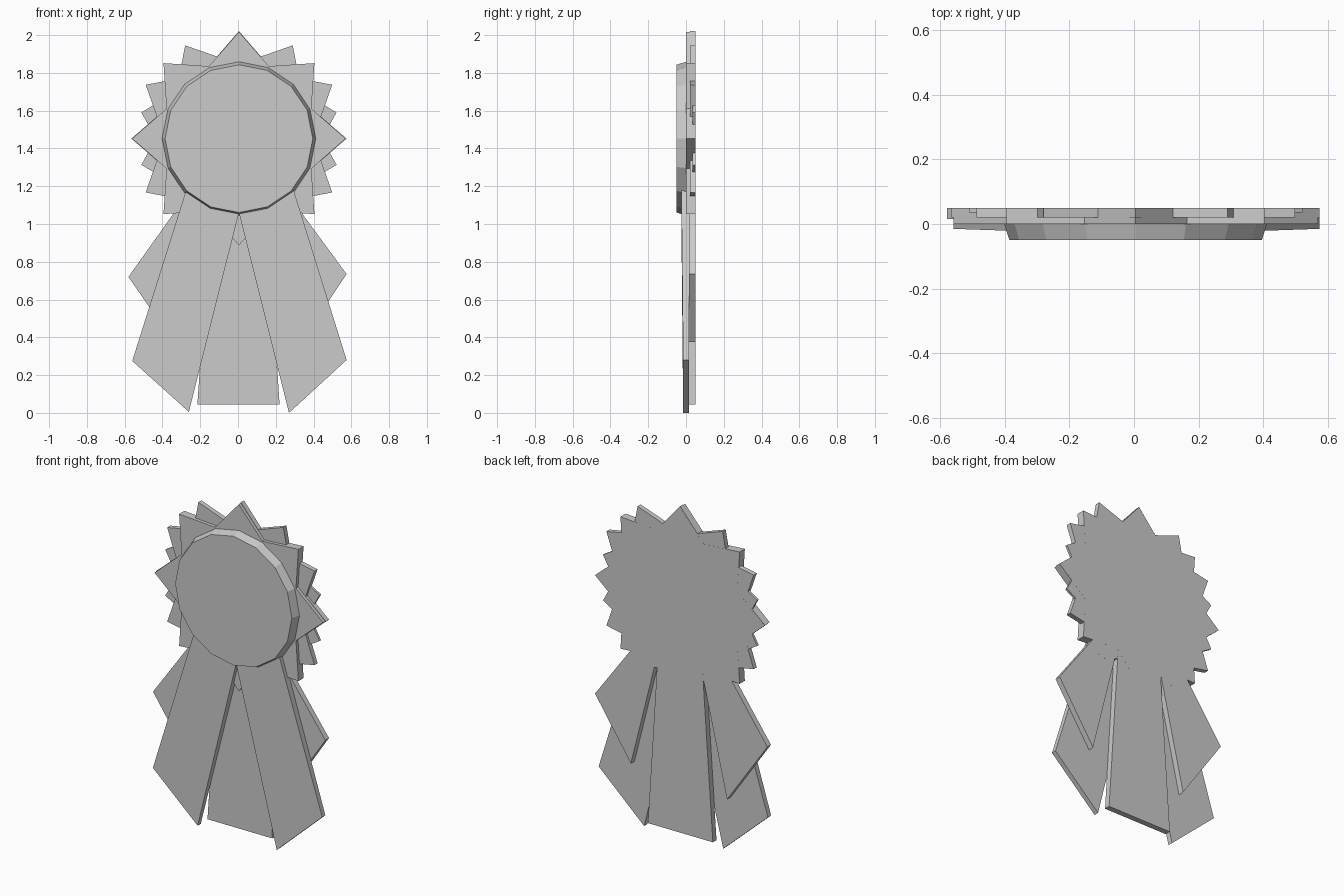
import bpy, bmesh, math

cube = bpy.data.objects.get("Cube")
if cube:
    bpy.data.objects.remove(cube, do_unlink=True)

grey = bpy.data.materials.new("plain grey")
grey.use_nodes = True
COLOUR = (0.6, 0.6, 0.6, 1)
grey.diffuse_color = COLOUR
grey.node_tree.nodes["Principled BSDF"].inputs["Base Color"].default_value = COLOUR

CX, CZ = 0.005, 1.452


def slab(name, front, back_y, back=None):
    """Closed plate from a front outline of (x, y, z) to a back outline at back_y."""
    back = back or front
    bm = bmesh.new()
    f = [bm.verts.new(p) for p in front]
    b = [bm.verts.new((p[0], back_y, p[2])) for p in back]
    bm.faces.new(f)
    bm.faces.new(b[::-1])
    n = len(f)
    for i in range(n):
        j = (i + 1) % n
        bm.faces.new((f[j], f[i], b[i], b[j]))
    bmesh.ops.recalc_face_normals(bm, faces=bm.faces)
    mesh = bpy.data.meshes.new(name)
    bm.to_mesh(mesh)
    bm.free()
    mesh.materials.append(grey)
    obj = bpy.data.objects.new(name, mesh)
    bpy.context.collection.objects.link(obj)
    return obj


def ring(radii, y, start=0.0):
    """Points round the rosette centre, one for each radius."""
    step = 2 * math.pi / len(radii)
    return [(CX + r * math.cos(start + i * step), y, CZ + r * math.sin(start + i * step))
            for i, r in enumerate(radii)]


def flat(points, y):
    return [(x, y, z) for x, z in points]


# Centre button with a bevelled rim
slab("button", ring([0.391] * 16, -0.05), 0.0, ring([0.407] * 16, 0))

# Pleated rosette in three layers, all ending on the same back plane
slab("front_pleats", ring([0.565, 0.415] * 8, 0.0), 0.05)
slab("middle_pleats", ring([0.57, 0.45] * 12, 0.02), 0.0498)
side_radii = []
for i in range(12):
    angle = math.radians(15 + 30 * i)
    side_radii += [0.535 if abs(math.cos(angle)) > 0.9 else 0.44, 0.44]
slab("back_pleats", ring(side_radii, 0.035, math.radians(15)), 0.0496)

# Centre tail
slab("centre_tail", flat([(-0.215, 0.045), (0.22, 0.045), (0.15, 1.15), (-0.14, 1.15)], 0.015), 0.0499)

# Side tails behind, then the long tails in front
slab("left_back_tail", flat([(0.335, 0.375), (0.575, 0.735), (0.27, 1.15), (0.14, 1.15)], 0.015), 0.0497)
slab("right_back_tail", flat([(-0.31, 0.33), (-0.58, 0.72), (-0.26, 1.17), (-0.12, 1.15)], 0.015), 0.0497)

TOP, LOW = -0.025, -0.015
slab("left_front_tail", [(0.27, LOW, 0.0), (0.575, LOW, 0.28), (0.285, TOP, 1.21), (0.005, TOP, 1.06)], 0.015)
slab("right_front_tail", [(-0.26, LOW, 0.005), (-0.56, LOW, 0.275), (-0.265, TOP, 1.21), (0.005, TOP, 1.06)], 0.0148)
